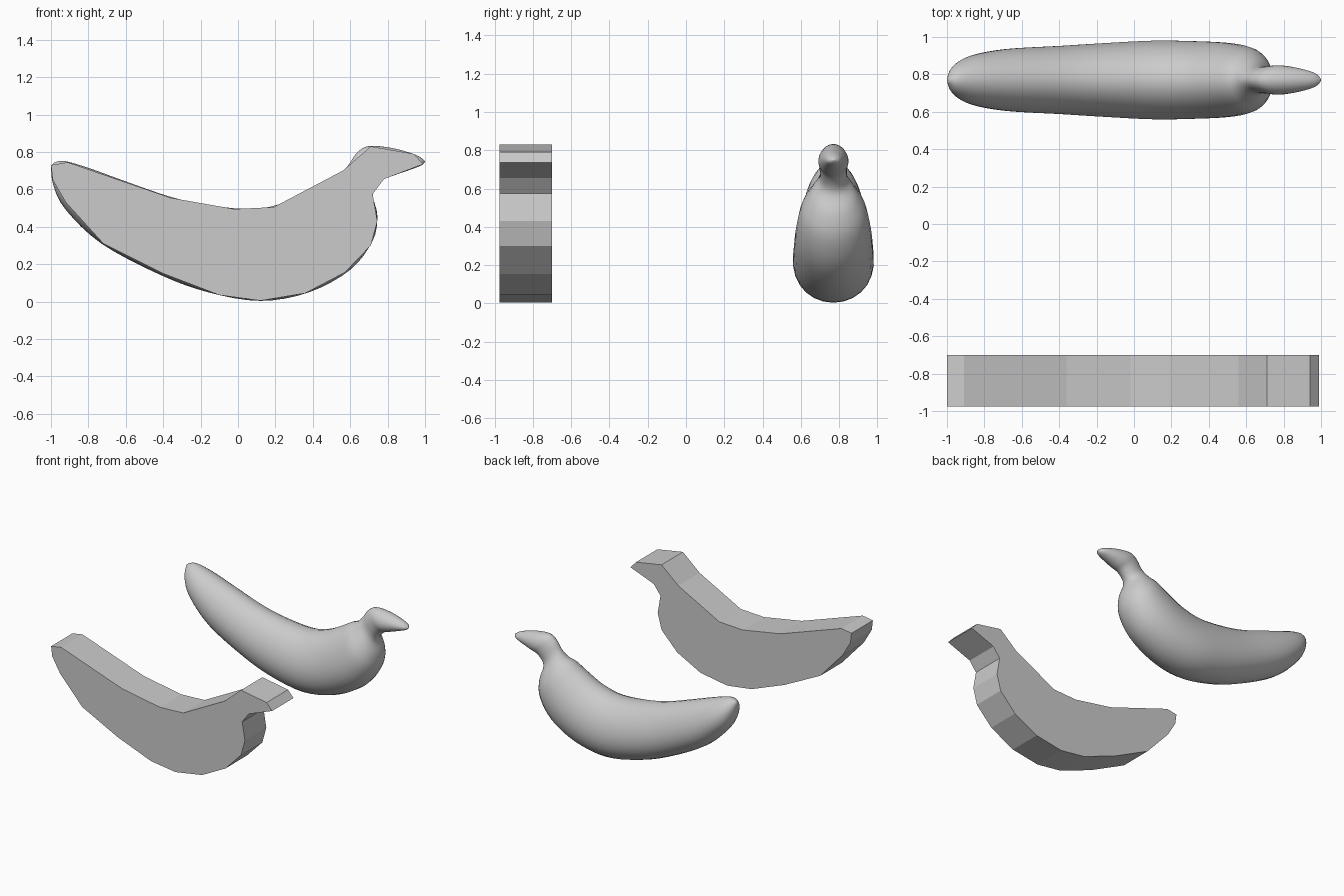
import bpy
import bmesh
import math
from mathutils import Vector

cube = bpy.data.objects.get("Cube")
if cube:
    bpy.data.objects.remove(cube, do_unlink=True)

grey = bpy.data.materials.new("light grey")
grey.use_nodes = True
grey.diffuse_color = (0.6, 0.6, 0.6, 1)
grey.node_tree.nodes["Principled BSDF"].inputs["Base Color"].default_value = grey.diffuse_color


def finish(bm, name):
    bmesh.ops.recalc_face_normals(bm, faces=bm.faces)
    mesh = bpy.data.meshes.new(name)
    bm.to_mesh(mesh)
    bm.free()
    mesh.materials.append(grey)
    obj = bpy.data.objects.new(name, mesh)
    bpy.context.collection.objects.link(obj)
    return obj


# Flat-faced banana: side outline pushed through its thickness
OUTLINE = [(-1, .73), (-.91, .745), (-.36, .555), (-.02, .495), (.19, .505),
           (.56, .7), (.71, .83), (.94, .79), (.99, .735), (.78, .655),
           (.72, .575), (.745, .43), (.71, .3), (.57, .155), (.36, .045),
           (.12, .005), (-.1, .035), (-.4, .15), (-.72, .31), (-.92, .53), (-.99, .65)]
bm = bmesh.new()
face = bm.faces.new([bm.verts.new((x, -.975, z)) for x, z in OUTLINE])
push = bmesh.ops.extrude_face_region(bm, geom=[face], use_keep_orig=True)
bmesh.ops.translate(bm, vec=(0, .275, 0),
                    verts=[v for v in push["geom"] if isinstance(v, bmesh.types.BMVert)])
finish(bm, "flat_banana")

# Round banana stations: inner edge x z, outer edge x z, half width
STATIONS = [(-.985, .742, -1, .725, .012), (-.93, .752, -.987, .62, .075),
            (-.8, .715, -.92, .49, .13), (-.62, .65, -.73, .31, .165),
            (-.36, .56, -.42, .145, .182), (-.15, .515, -.16, .05, .197),
            (.08, .495, .12, .004, .21), (.25, .53, .38, .05, .207),
            (.38, .595, .6, .17, .197), (.48, .655, .72, .325, .172),
            (.54, .68, .745, .46, .125), (.59, .73, .722, .575, .075),
            (.635, .795, .775, .65, .072), (.7, .832, .84, .677, .078),
            (.83, .82, .92, .705, .062), (.95, .785, .98, .728, .036),
            (.995, .757, 1, .748, .006)]
STEPS, SIDES = 4, 28


def spline(a, b, c, d, t):
    return .5 * (2 * b + (c - a) * t + (2 * a - 5 * b + 4 * c - d) * t * t
                 + (3 * b - a - 3 * c + d) * t ** 3)


def station(i):
    return STATIONS[max(0, min(i, len(STATIONS) - 1))]


bm = bmesh.new()
rings = []
for k in range((len(STATIONS) - 1) * STEPS + 1):
    i, t = k // STEPS, k % STEPS / STEPS
    near = [station(i + j) for j in (-1, 0, 1, 2)]
    ix, iz, ox, oz, width = [spline(*v, t) for v in zip(*near)]
    inner, outer = Vector((ix, .77, iz)), Vector((ox, .77, oz))
    ring = []
    for s in range(SIDES):
        a = math.tau * s / SIDES
        # Slightly fuller towards the outer edge
        p = (inner + outer) / 2 + (inner - outer) / 2 * math.cos(a)
        p.y += width * math.sin(a) * (1 - .12 * math.cos(a))
        ring.append(bm.verts.new(p))
    rings.append(ring)
for r, q in zip(rings, rings[1:]):
    for s in range(SIDES):
        n = (s + 1) % SIDES
        bm.faces.new((r[s], r[n], q[n], q[s]))
bm.faces.new(rings[0])
bm.faces.new(rings[-1])
for f in bm.faces:
    f.smooth = True
finish(bm, "round_banana")
